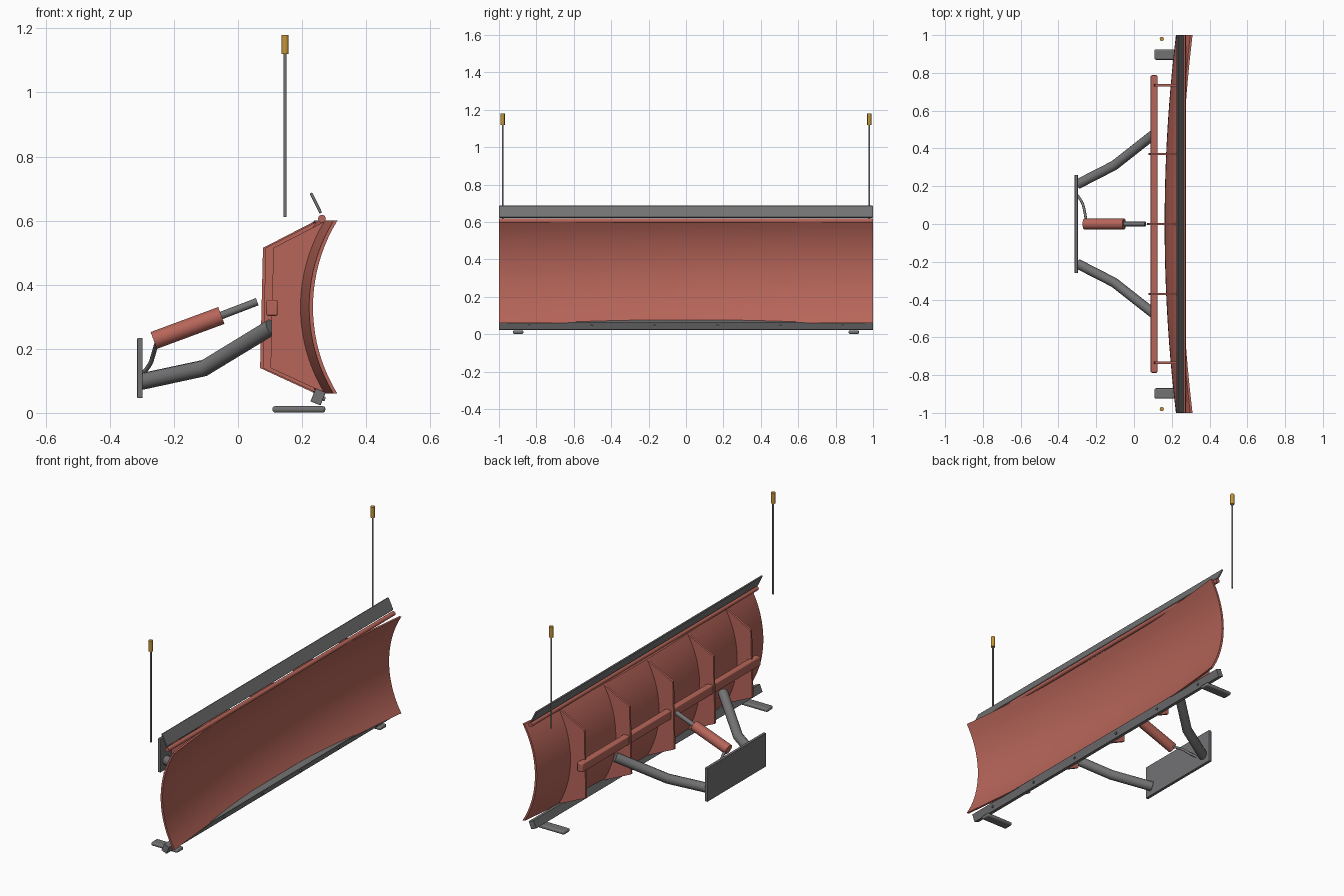
import bpy, bmesh, math
from mathutils import Vector

old = bpy.data.objects.get("Cube")
if old:
    bpy.data.objects.remove(old, do_unlink=True)


def material(name, rgb):
    m = bpy.data.materials.new(name)
    m.use_nodes = True
    m.diffuse_color = (*rgb, 1)
    m.node_tree.nodes["Principled BSDF"].inputs["Base Color"].default_value = (*rgb, 1)
    return m


RED = material("red paint", (0.47, 0.13, 0.10))
GREY = material("grey steel", (0.17, 0.17, 0.175))
GOLD = material("amber marker", (0.56, 0.30, 0.04))


def finish(obj, mat, angle=35):
    obj.data.materials.append(mat)
    bpy.ops.object.select_all(action='DESELECT')
    obj.select_set(True)
    bpy.context.view_layer.objects.active = obj
    bpy.ops.object.shade_smooth_by_angle(angle=math.radians(angle))
    return obj


def from_bmesh(name, bm, mat):
    bmesh.ops.recalc_face_normals(bm, faces=bm.faces)
    mesh = bpy.data.meshes.new(name)
    bm.to_mesh(mesh)
    bm.free()
    obj = bpy.data.objects.new(name, mesh)
    bpy.context.collection.objects.link(obj)
    return finish(obj, mat)


def box(name, centre, size, mat, bevel=0.0, tilt=0.0):
    bpy.ops.mesh.primitive_cube_add(size=1, location=centre, rotation=(0, tilt, 0))
    obj = bpy.context.object
    obj.name = name
    obj.scale = size
    bpy.ops.object.transform_apply(location=False, rotation=False, scale=True)
    if bevel:
        mod = obj.modifiers.new("rounded edges", 'BEVEL')
        mod.width = bevel
        mod.segments = 3
    return finish(obj, mat)


def rod(name, a, b, radius, mat, sides=20):
    a, b = Vector(a), Vector(b)
    bpy.ops.mesh.primitive_cylinder_add(vertices=sides, radius=radius,
                                        depth=(b - a).length, location=(a + b) / 2)
    obj = bpy.context.object
    obj.name = name
    obj.rotation_euler = (b - a).to_track_quat('Z', 'Y').to_euler()
    return finish(obj, mat)


def tube(name, points, radius, mat, kind='POLY'):
    curve = bpy.data.curves.new(name, 'CURVE')
    curve.dimensions = '3D'
    curve.bevel_depth = radius
    curve.bevel_resolution = 4
    curve.use_fill_caps = True
    spline = curve.splines.new(kind)
    spline.points.add(len(points) - 1)
    for p, co in zip(spline.points, points):
        p.co = (*co, 1)
    if kind == 'NURBS':
        spline.use_endpoint_u = True
        spline.order_u = 3
    obj = bpy.data.objects.new(name, curve)
    bpy.context.collection.objects.link(obj)
    bpy.ops.object.select_all(action='DESELECT')
    obj.select_set(True)
    bpy.context.view_layer.objects.active = obj
    bpy.ops.object.convert(target='MESH')
    return finish(bpy.context.object, mat, 45)


# Curved mouldboard: circular section, bowed along its width
MID_Z, HALF_H, SAG, BOW, THICK = 0.33, 0.27, 0.076, 0.06, 0.012
RADIUS = (HALF_H ** 2 + SAG ** 2) / (2 * SAG)


def blade_x(y, z):
    dz = z - MID_Z
    return 0.234 - BOW * (1 - y * y) + RADIUS - math.sqrt(RADIUS ** 2 - dz * dz)


def heights(n):
    return [MID_Z - HALF_H + 2 * HALF_H * i / n for i in range(n + 1)]


bm = bmesh.new()
ROWS, COLS = 20, 32
layers = []
for offset in (0, -THICK):
    layers.append([[bm.verts.new((blade_x(y, z) + offset, y, z)) for z in heights(ROWS)]
                   for y in [-1 + 2 * j / COLS for j in range(COLS + 1)]])
for grid in layers:
    for j in range(COLS):
        for i in range(ROWS):
            bm.faces.new((grid[j][i], grid[j + 1][i], grid[j + 1][i + 1], grid[j][i + 1]))
front, back = layers
for j in range(COLS):
    for i in (0, ROWS):
        bm.faces.new((front[j][i], front[j + 1][i], back[j + 1][i], back[j][i]))
for i in range(ROWS):
    for j in (0, COLS):
        bm.faces.new((front[j][i], front[j][i + 1], back[j][i + 1], back[j][i]))
from_bmesh("mouldboard", bm, RED)

# Stiffening ribs behind the mouldboard
for n, y in enumerate((-0.735, -0.37, 0, 0.37, 0.735)):
    shift = BOW * y * y
    outline = [(0.078 + shift, 0.515), (0.069 + shift, 0.14)]
    outline += [(blade_x(y, z) - THICK * 0.6, z) for z in heights(16)]
    bm = bmesh.new()
    face = bm.faces.new([bm.verts.new((x, y - 0.006, z)) for x, z in outline])
    side = bmesh.ops.extrude_face_region(bm, geom=[face])
    bmesh.ops.translate(bm, vec=(0, 0.012, 0),
                        verts=[v for v in side["geom"] if isinstance(v, bmesh.types.BMVert)])
    from_bmesh(f"rib_{n + 1}", bm, RED)

# Cross bar, top pipe, deflector flap and cutting edge
box("cross_bar", (0.106, 0, 0.328), (0.036, 1.575, 0.05), RED, 0.006)
rod("top_pipe", (0.262, -1, 0.606), (0.262, 1, 0.606), 0.012, RED)
box("deflector_flap", (0.243, 0, 0.655), (0.009, 2, 0.07), GREY, 0.003, math.radians(-26))
box("cutting_edge", (0.25, 0, 0.05), (0.034, 2, 0.044), GREY, 0.002, math.radians(22))
for n, y in enumerate((-0.84, -0.505, -0.17, 0.17, 0.505, 0.84)):
    rod(f"edge_bolt_{n + 1}", (0.255, y, 0.048), (0.272, y, 0.043), 0.007, GREY, 12)

# Paired parts: skids, width markers and push arms
for side, s in (("left", 1), ("right", -1)):
    box(f"skid_{side}", (0.19, s * 0.897, 0.011), (0.165, 0.055, 0.02), GREY, 0.008)
    rod(f"marker_rod_{side}", (0.147, s * 0.98, 0.612), (0.147, s * 0.98, 1.13), 0.005, GREY, 12)
    rod(f"marker_cap_{side}", (0.147, s * 0.98, 1.12), (0.147, s * 0.98, 1.18), 0.011, GOLD, 16)
    tube(f"push_arm_{side}", [(-0.3, s * 0.21, 0.098), (-0.105, s * 0.31, 0.14),
                              (0.105, s * 0.475, 0.268)], 0.026, GREY)

# Mounting plate, lift cylinder and hose
box("mounting_plate", (-0.306, 0, 0.14), (0.017, 0.52, 0.188), GREY, 0.003)
rod("lift_cylinder", (-0.263, 0, 0.226), (-0.052, 0, 0.304), 0.028, RED, 28)
rod("lift_piston", (-0.06, 0, 0.301), (0.06, 0, 0.347), 0.012, GREY)
tube("hose", [(-0.252, 0.01, 0.225), (-0.262, 0.075, 0.19), (-0.275, 0.12, 0.145),
              (-0.302, 0.155, 0.118)], 0.007, GREY, 'NURBS')
